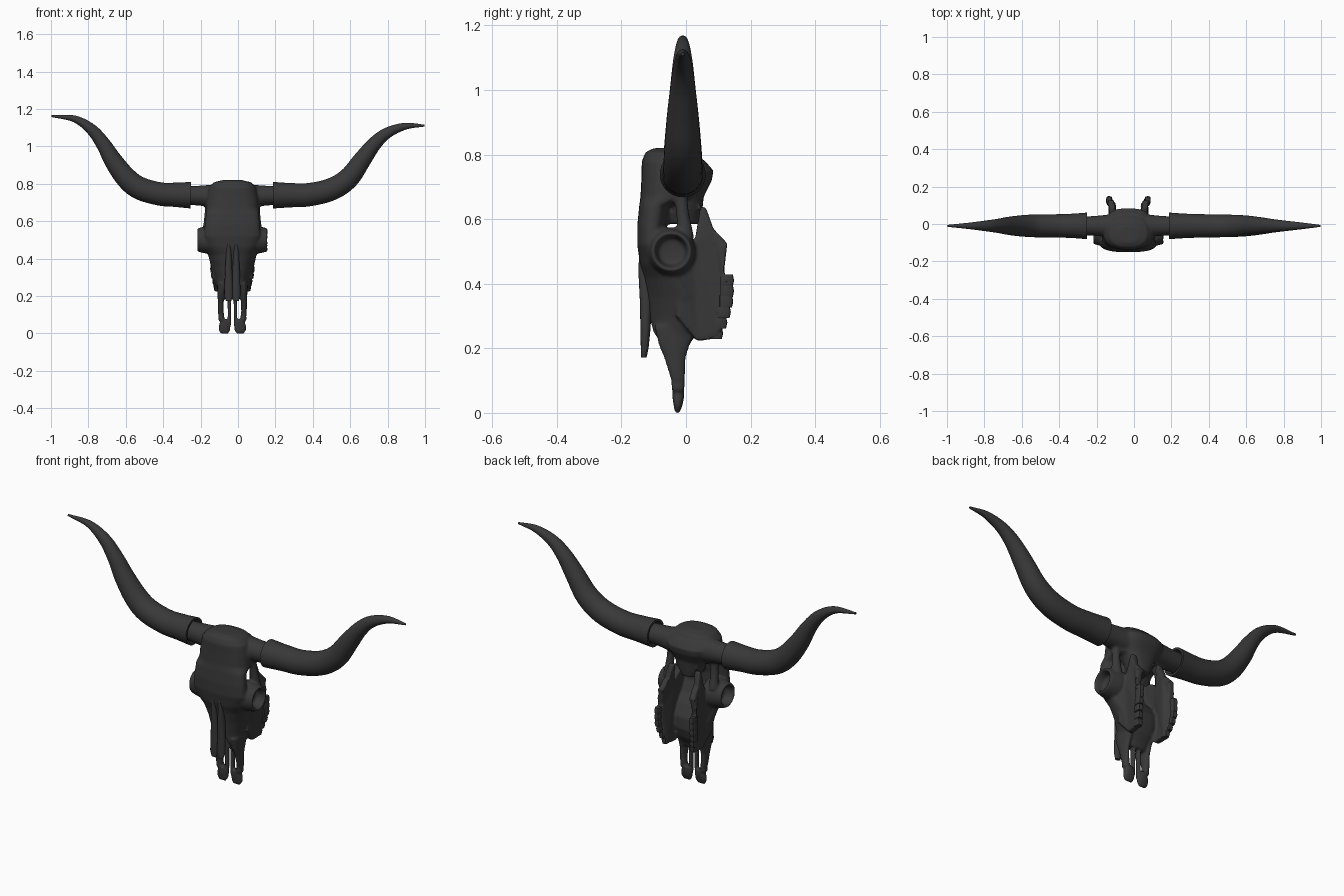
import bpy, bmesh, math
from mathutils import Vector

if "Cube" in bpy.data.objects:
    bpy.data.objects.remove(bpy.data.objects["Cube"])

CX = -0.03          # skull midline
bone = bpy.data.materials.new("dark_bone")
bone.diffuse_color = (0.04, 0.04, 0.04, 1)
bone.use_nodes = True
bone.node_tree.nodes["Principled BSDF"].inputs["Base Color"].default_value = bone.diffuse_color


def skin(bm, rings):
    """Bridge rings of points into a closed solid."""
    vs = [[bm.verts.new(p) for p in r] for r in rings]
    n = len(vs[0])
    for a, b in zip(vs, vs[1:]):
        for i in range(n):
            bm.faces.new((a[i], a[(i + 1) % n], b[(i + 1) % n], b[i]))
    bm.faces.new(vs[0][::-1])
    bm.faces.new(vs[-1])


def loft(bm, rows, cx=CX, power=2.5, n=28):
    """Rows: z, half width, front y, back y, taper toward the front."""
    rings = []
    for z, w, y0, y1, k in rows:
        ring = []
        for i in range(n):
            a = math.tau * i / n
            c, s = math.cos(a), math.sin(a)
            u = math.copysign(abs(c) ** (2 / power), c)
            v = math.copysign(abs(s) ** (2 / power), s)
            ring.append(Vector((cx + w * u * (1 + k * v), (y0 + y1) / 2 + (y1 - y0) / 2 * v, z)))
        rings.append(ring)
    skin(bm, rings)


def tube(bm, pts, n=20, steps=6, recess=False):
    """Smooth tapered tube through (x, y, z, radius) points."""
    P = [Vector(p) for p in pts]
    P = [2 * P[0] - P[1]] + P + [2 * P[-1] - P[-2]]
    path = []
    for j in range(1, len(P) - 2):
        a, b, c, d = P[j - 1:j + 3]
        for s in range(steps):
            t = s / steps
            path.append(0.5 * (2 * b + (c - a) * t + (2 * a - 5 * b + 4 * c - d) * t * t
                               + (3 * b - a - 3 * c + d) * t ** 3))
    path.append(P[-2])
    rings = []
    for i, p in enumerate(path):
        t = (path[min(i + 1, len(path) - 1)] - path[max(i - 1, 0)]).to_3d().normalized()
        e1 = t.cross(Vector((0, 1, 0))).normalized()
        e2 = t.cross(e1)
        ring = lambda o, r: [o + r * (math.cos(math.tau * q / n) * e1 + math.sin(math.tau * q / n) * e2)
                             for q in range(n)]
        if i == 0 and recess:
            rings.append(ring(p.to_3d() + t * 0.02, p[3] * 0.72))
            rings.append(ring(p.to_3d(), p[3] * 0.84))
        rings.append(ring(p.to_3d(), p[3]))
    skin(bm, rings)


def finish(bm, name, angle=40):
    bmesh.ops.recalc_face_normals(bm, faces=bm.faces)
    me = bpy.data.meshes.new(name)
    bm.to_mesh(me)
    bm.free()
    ob = bpy.data.objects.new(name, me)
    bpy.context.collection.objects.link(ob)
    me.materials.append(bone)
    bpy.ops.object.select_all(action='DESELECT')
    ob.select_set(True)
    bpy.context.view_layer.objects.active = ob
    bpy.ops.object.shade_smooth_by_angle(angle=math.radians(angle))
    return ob


# nasal cavity cutter
bm = bmesh.new()
bmesh.ops.create_uvsphere(bm, u_segments=24, v_segments=16, radius=1)
for v in bm.verts:
    v.co = Vector((CX + v.co.x * 0.045, -0.09 + v.co.y * 0.06, 0.2 + v.co.z * 0.12))
cutter = finish(bm, "nasal_cutter")
cutter.hide_render = True

# skull: forehead and muzzle
bm = bmesh.new()
loft(bm, [(.82, .05, -.10, -.01, 0), (.808, .10, -.125, .03, 0), (.78, .128, -.137, .05, 0),
          (.73, .138, -.138, .05, 0), (.67, .14, -.141, .03, 0), (.64, .142, -.145, -.05, 0),
          (.58, .148, -.151, -.06, 0), (.52, .152, -.151, -.06, 0), (.46, .138, -.142, -.03, .1),
          (.42, .125, -.13, .01, .2), (.36, .11, -.12, .045, .25), (.30, .092, -.115, .05, .25),
          (.25, .08, -.11, .035, .2), (.21, .068, -.085, .01, .1), (.185, .06, -.065, 0, 0)])
# skull: braincase and occiput
loft(bm, [(.785, .09, -.03, .055, 0), (.75, .11, -.03, .085, 0), (.72, .105, -.03, .08, 0),
          (.67, .085, -.05, .055, 0), (.62, .065, -.06, .05, 0), (.585, .045, -.06, .045, 0)])

# cheek plate outline (y, z)
cheek = [(-.03, .30), (-.01, .44), (.025, .52), (.045, .64), (.062, .635), (.085, .57), (.128, .525),
         (.118, .44), (.13, .40), (.122, .28), (.10, .232), (.035, .222)]

for s in (-1, 1):
    X = lambda x: CX + s * x
    # horn core
    tube(bm, [(X(.08), -.01, .735, .065), (X(.15), -.01, .736, .056), (X(.26), -.01, .738, .048)])
    # eye socket rim, hollow in the middle
    rings = []
    for x, r in ((.08, .075), (.13, .075), (.165, .068), (.186, .062), (.19, .054),
                 (.17, .047), (.142, .042), (.138, .004)):
        rings.append([Vector((X(x), -.045 + r * math.cos(math.tau * i / 24),
                              .5 + r * math.sin(math.tau * i / 24))) for i in range(24)])
    skin(bm, rings)
    # post behind the temple opening
    tube(bm, [(X(.12), -.02, .71, .026), (X(.13), -.012, .63, .02), (X(.135), .0, .54, .026)], n=12)
    # cheek plate carrying the teeth
    bend = lambda z: .078 + .027 * min(1, (z - .22) / .15) - .03 * max(0, (z - .42) / .22)
    skin(bm, [[Vector((X(bend(z) + o), y, z)) for y, z in cheek] for o in (-.015, .017)])
    # front jaw prong, outer and inner bars
    loft(bm, [(.27, .02, -.10, .04, 0), (.21, .018, -.085, .012, 0), (.17, .016, -.068, .0, 0),
              (.10, .015, -.046, -.003, 0)], cx=X(.062), n=14, power=2)
    loft(bm, [(.11, .014, -.047, -.003, 0), (.07, .017, -.044, -.005, 0)], cx=X(.059), n=14)
    loft(bm, [(.075, .020, -.043, -.005, 0), (.045, .030, -.042, -.006, 0), (.02, .032, -.038, -.012, 0),
              (.0, .022, -.034, -.02, 0)], cx=X(.042), n=14)
    loft(bm, [(.22, .010, -.04, -.008, 0), (.04, .009, -.038, -.012, 0)], cx=X(.016), n=10)

skull = finish(bm, "skull")
m = skull.modifiers.new("blend", 'REMESH')
m.mode, m.voxel_size, m.use_smooth_shade = 'VOXEL', 0.006, True
m = skull.modifiers.new("nasal_opening", 'BOOLEAN')
m.operation, m.object, m.solver = 'DIFFERENCE', cutter, 'EXACT'
m = skull.modifiers.new("soften", 'SMOOTH')
m.factor, m.iterations = 0.5, 5
bpy.ops.object.convert(target='MESH')
bpy.ops.object.shade_smooth_by_angle(angle=math.radians(50))
bpy.data.objects.remove(cutter)

# nasal bones
bm = bmesh.new()
for s in (-1, 1):
    loft(bm, [(.485, .008, -.146, -.12, 0), (.43, .014, -.147, -.11, 0), (.35, .019, -.143, -.105, 0),
              (.26, .022, -.141, -.11, 0), (.20, .023, -.14, -.116, 0), (.172, .014, -.139, -.122, 0)],
         cx=CX + s * .02, n=16, power=2.2)
finish(bm, "nasal_bones")

# cheek teeth
for s, side in ((-1, "left"), (1, "right")):
    bm = bmesh.new()
    for i in range(6):
        t = i / 5
        z = .247 + .163 * t
        y = .102 + .034 * math.sin(min(1, t * 1.25) * math.pi / 2)
        x = CX + s * (.083 + .02 * min(1, 2 * t))
        loft(bm, [(z - .018, .013, y - .03, y + .009, 0), (z, .016, y - .03, y + .013, 0),
                  (z + .018, .013, y - .03, y + .009, 0)], cx=x, n=12, power=4)
    finish(bm, side + "_teeth")

# horns: x, z, radius along each sweep
left = [(-.252, .739, .071), (-.33, .741, .065), (-.42, .746, .062), (-.527, .777, .061), (-.598, .832, .057),
        (-.666, .922, .049), (-.719, 1.01, .039), (-.783, 1.09, .03), (-.874, 1.147, .018), (-.998, 1.162, .005)]
right = [(.187, .739, .071), (.28, .739, .065), (.382, .742, .062), (.503, .772, .06), (.593, .832, .056),
         (.664, .928, .048), (.73, 1.014, .038), (.80, 1.073, .029), (.896, 1.108, .018), (.998, 1.111, .005)]
for name, path in (("left_horn", left), ("right_horn", right)):
    bm = bmesh.new()
    tube(bm, [(x, -.01, z, r) for x, z, r in path], n=32, recess=True)
    finish(bm, name)
